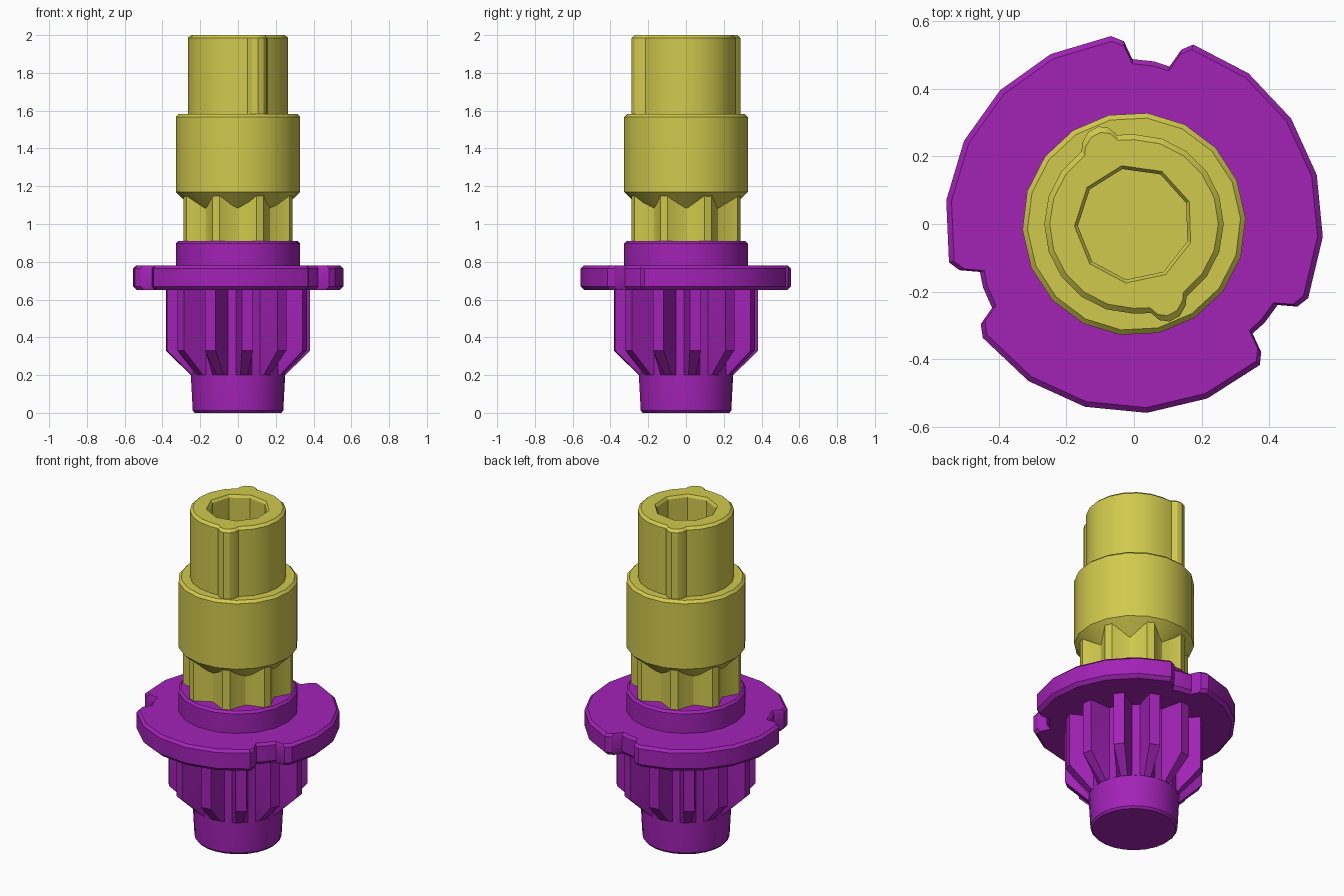
import bpy, bmesh, math
from math import cos, sin, radians

if "Cube" in bpy.data.objects:
    bpy.data.objects.remove(bpy.data.objects["Cube"])


def material(name, rgb):
    m = bpy.data.materials.new(name)
    m.diffuse_color = (*rgb, 1)
    m.use_nodes = True
    m.node_tree.nodes["Principled BSDF"].inputs["Base Color"].default_value = m.diffuse_color
    return m


YELLOW = material("mustard yellow", (0.64, 0.59, 0.075))
PURPLE = material("purple", (0.36, 0.016, 0.47))


def polar(r, deg):
    return (r * cos(radians(deg)), r * sin(radians(deg)))


def ngon(r, n=18, start=3):
    return [polar(r, start + 360 * i / n) for i in range(n)]


def scaled(outline, s):
    return [(x * s, y * s) for x, y in outline]


def loft(name, levels, mat):
    """Closed solid through (z, outline) levels with equal point counts."""
    bm = bmesh.new()
    rings = [[bm.verts.new((x, y, z)) for x, y in pts] for z, pts in levels]
    for a, b in zip(rings, rings[1:]):
        for i in range(len(a)):
            j = (i + 1) % len(a)
            bm.faces.new((a[i], a[j], b[j], b[i]))
    bm.faces.new(rings[0][::-1])
    bm.faces.new(rings[-1])
    bmesh.ops.recalc_face_normals(bm, faces=bm.faces)
    me = bpy.data.meshes.new(name)
    bm.to_mesh(me)
    bm.free()
    ob = bpy.data.objects.new(name, me)
    bpy.context.collection.objects.link(ob)
    me.materials.append(mat)
    return ob


def teeth(n, start, tip, root, tip_half, root_half, limit=9):
    """Star outline; start is the angle of the first tooth centre."""
    pts = []
    for k in range(n):
        c = start + 360 * k / n
        for r, d in ((root, -root_half), (tip, -tip_half), (tip, tip_half), (root, root_half)):
            pts.append(polar(min(r, limit), c + d))
    return pts


# Lower hub
hub = loft("lower_hub", [(0, ngon(0.23, 24)), (0.012, ngon(0.24, 24)),
                         (0.2, ngon(0.25, 24)), (0.3, ngon(0.25, 24))], PURPLE)

# Pinion gear, tapering into the hub at the bottom
gear_args = (12, 7.5, 0.383, 0.25, 4.5, 10)
pinion = loft("pinion_gear", [(0.2, teeth(*gear_args, limit=0.25)),
                              (0.33, teeth(*gear_args)), (0.66, teeth(*gear_args))], PURPLE)

# Notched flange: one third of the outline, repeated three times
third = [(0.175, 0.53), (0.14, 0.515), (0.105, 0.465), (0.06, 0.48), (-0.005, 0.487),
         (-0.03, 0.54), (-0.068, 0.555)]
third += [polar(0.559, 97.2 + 18.9 * i) for i in range(1, 5)]
flange_outline = []
for k in range(3):
    c, s = cos(radians(120 * k)), sin(radians(120 * k))
    flange_outline += [(x * c - y * s, x * s + y * c) for x, y in third]
flange = loft("notched_flange", [(0.65, scaled(flange_outline, 0.965)), (0.67, flange_outline),
                                 (0.765, flange_outline),
                                 (0.78, scaled(flange_outline, 0.972))], PURPLE)

# Collar above the flange
collar = loft("collar", [(0.77, ngon(0.33)), (0.897, ngon(0.33)), (0.91, ngon(0.317))], PURPLE)

# Splined neck
spline = teeth(8, 22.5, 0.305, 0.24, 4, 22)
neck = loft("splined_neck", [(0.9, spline), (1.16, spline)], YELLOW)

# Main barrel with conical underside
barrel = loft("barrel", [(1.08, ngon(0.238)), (1.17, ngon(0.33)), (1.567, ngon(0.33)),
                         (1.582, ngon(0.315))], YELLOW)

# Upper sleeve with two opposite ribs
rib = [(-0.05, 0.263), (-0.075, 0.284), (-0.105, 0.288), (-0.135, 0.272),
       (-0.153, 0.24), (-0.155, 0.215)]
half = rib + [polar(0.265, 126 + (270 - 126) * i / 8) for i in range(1, 9)]
sleeve_outline = half + [(-x, -y) for x, y in half]
sleeve = loft("upper_sleeve", [(1.57, sleeve_outline), (1.985, sleeve_outline),
                               (2.0, scaled(sleeve_outline, 0.94))], YELLOW)

# Nine-sided socket cut down through sleeve and barrel
cutter = loft("socket_cutter", [(1.2, ngon(0.166, 9, 22)), (1.985, ngon(0.166, 9, 22)),
                                (2.0, ngon(0.176, 9, 22)), (2.05, ngon(0.176, 9, 22))], YELLOW)
cutter.hide_render = True
cutter.hide_viewport = False
for ob in (sleeve, barrel):
    mod = ob.modifiers.new("socket", 'BOOLEAN')
    mod.operation = 'DIFFERENCE'
    mod.solver = 'EXACT'
    mod.object = cutter
    bpy.context.view_layer.objects.active = ob
    bpy.ops.object.modifier_apply(modifier=mod.name)
bpy.data.objects.remove(cutter)

# Smooth round walls, keep hard edges
for ob in (hub, pinion, flange, collar, neck, barrel, sleeve):
    bpy.ops.object.select_all(action='DESELECT')
    ob.select_set(True)
    bpy.context.view_layer.objects.active = ob
    bpy.ops.object.shade_smooth_by_angle(angle=radians(28))
